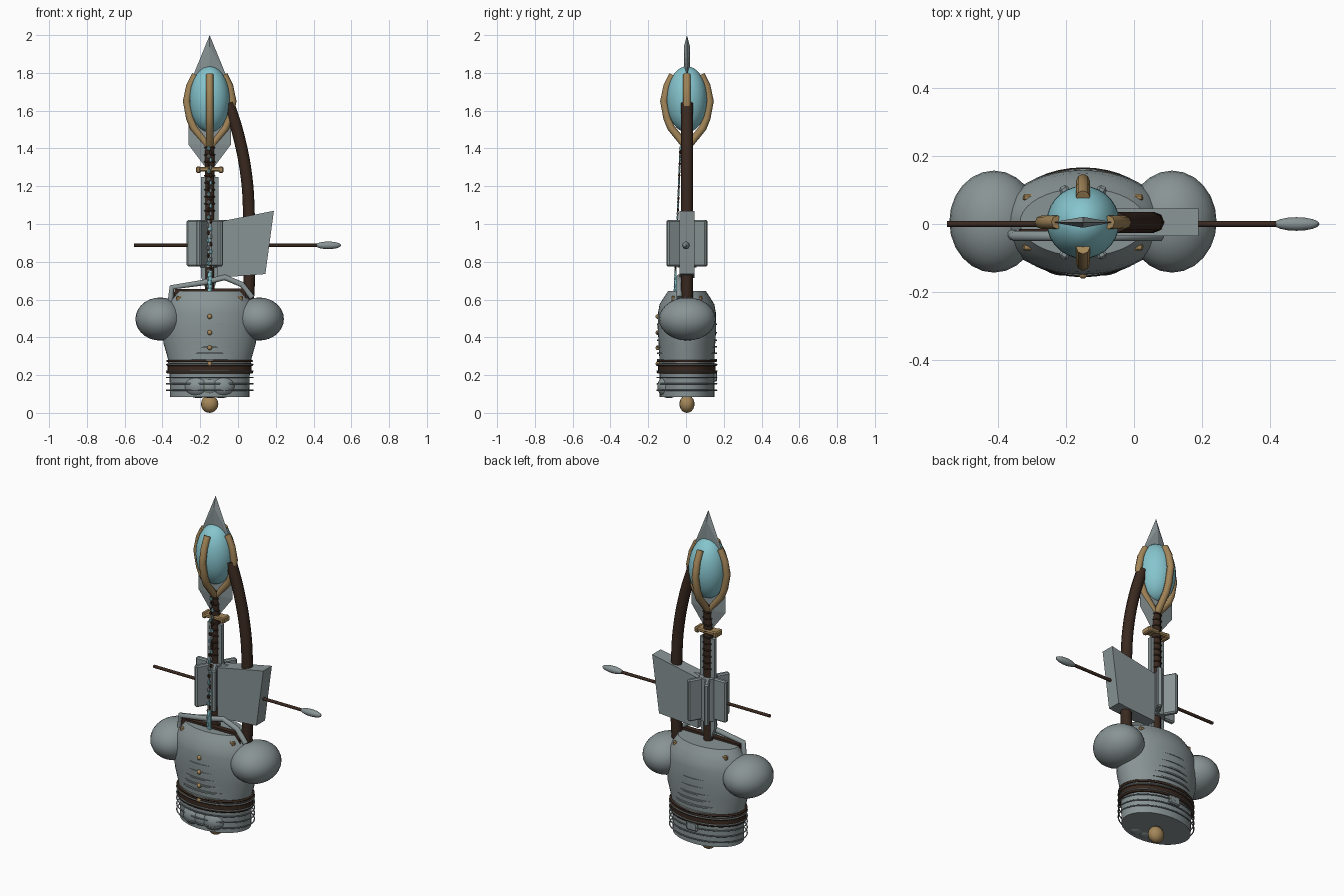
import bpy, bmesh, math
from mathutils import Vector, Matrix

if "Cube" in bpy.data.objects:
    bpy.data.objects.remove(bpy.data.objects["Cube"])

CX, CY = -0.15, 0.005   # axis of the upright bundle


def mat(name, rgb):
    m = bpy.data.materials.new(name)
    m.diffuse_color = (*rgb, 1)
    m.use_nodes = True
    m.node_tree.nodes["Principled BSDF"].inputs["Base Color"].default_value = m.diffuse_color
    return m


STEEL = mat("steel grey", (0.25, 0.295, 0.30))
TEAL = mat("pale teal crystal", (0.24, 0.56, 0.62))
GOLD = mat("dull gold", (0.37, 0.24, 0.10))
WOOD = mat("dark brown", (0.042, 0.022, 0.014))


def finish(name, bm, m, smooth=True):
    bmesh.ops.recalc_face_normals(bm, faces=bm.faces)
    me = bpy.data.meshes.new(name)
    bm.to_mesh(me)
    bm.free()
    me.materials.append(m)
    ob = bpy.data.objects.new(name, me)
    bpy.context.collection.objects.link(ob)
    if smooth:
        bpy.ops.object.select_all(action='DESELECT')
        ob.select_set(True)
        bpy.context.view_layer.objects.active = ob
        bpy.ops.object.shade_smooth_by_angle(angle=math.radians(35))
    return ob


def ball(name, loc, rad, m, seg=24, rings=14):
    bm = bmesh.new()
    bmesh.ops.create_uvsphere(bm, u_segments=seg, v_segments=rings, radius=1)
    bmesh.ops.transform(bm, verts=bm.verts, matrix=Matrix.LocRotScale(Vector(loc), None, Vector(rad)))
    return finish(name, bm, m)


def box(name, loc, size, m, rz=0, bevel=0.0):
    bm = bmesh.new()
    bmesh.ops.create_cube(bm, size=1)
    bmesh.ops.scale(bm, vec=size, verts=bm.verts)
    if bevel:
        bmesh.ops.bevel(bm, geom=bm.edges[:], offset=bevel, segments=1, affect='EDGES')
    bmesh.ops.transform(bm, verts=bm.verts, matrix=Matrix.Translation(loc) @ Matrix.Rotation(rz, 4, 'Z'))
    return finish(name, bm, m, False)


def loft(name, rows, m, n=40):
    """Closed solid from elliptical rows (z, half width, half depth) around the axis."""
    bm = bmesh.new()
    rings = [[bm.verts.new((CX + a * math.cos(2 * math.pi * i / n), CY + b * math.sin(2 * math.pi * i / n), z))
              for i in range(n)] for z, a, b in rows]
    for r, s in zip(rings, rings[1:]):
        for i in range(n):
            bm.faces.new((r[i], r[(i + 1) % n], s[(i + 1) % n], s[i]))
    bm.faces.new(rings[0])
    bm.faces.new(rings[-1])
    return finish(name, bm, m)


def plate(name, outline, thick, y, m):
    """Flat xz outline given a thickness in y."""
    bm = bmesh.new()
    f = bm.faces.new([bm.verts.new((x, y - thick / 2, z)) for x, z in outline])
    ext = bmesh.ops.extrude_face_region(bm, geom=[f])
    bmesh.ops.translate(bm, vec=(0, thick, 0), verts=[v for v in ext['geom'] if isinstance(v, bmesh.types.BMVert)])
    return finish(name, bm, m, False)


def tube(name, pts, r, m, cyclic=False, res=2, smooth_path=False):
    cu = bpy.data.curves.new(name, 'CURVE')
    cu.dimensions = '3D'
    cu.bevel_depth, cu.bevel_resolution, cu.use_fill_caps = r, res, True
    if smooth_path:
        s = cu.splines.new('BEZIER')
        s.bezier_points.add(len(pts) - 1)
        for b, p in zip(s.bezier_points, pts):
            b.co = p
            b.handle_left_type = b.handle_right_type = 'AUTO'
        s.resolution_u = 6
    else:
        s = cu.splines.new('POLY')
        s.points.add(len(pts) - 1)
        for b, p in zip(s.points, pts):
            b.co = (*p, 1)
    s.use_cyclic_u = cyclic
    ob = bpy.data.objects.new(name, cu)
    bpy.context.collection.objects.link(ob)
    cu.materials.append(m)
    bpy.ops.object.select_all(action='DESELECT')
    ob.select_set(True)
    bpy.context.view_layer.objects.active = ob
    bpy.ops.object.convert(target='MESH')
    return bpy.context.object


def hoop(name, z, a, b, r, m):
    pts = [(CX + a * math.cos(t * math.pi / 20), CY + b * math.sin(t * math.pi / 20), z) for t in range(40)]
    return tube(name, pts, r, m, cyclic=True, res=1)


# breastplate
loft("breastplate", [(.085, .21, .145), (.2, .212, .145), (.29, .222, .146), (.37, .245, .15),
                     (.45, .25, .155), (.53, .243, .153), (.575, .23, .145), (.615, .205, .12), (.645, .185, .1)], STEEL)
for i, z in enumerate((.28, .315, .35, .385, .425, .47)):
    loft(f"chest_ridge_{i}", [(z - .004, .205, .158), (z + .004, .205, .158)], STEEL)

# belt and mail hoops
loft("belt", [(.21, .222, .152), (.26, .222, .152)], WOOD)
for i, z in enumerate((.215, .255, .275)):
    hoop(f"belt_cord_{i}", z, .223, .153, .007, WOOD)
for i in range(5):
    hoop(f"mail_hoop_{i}", .12 + i * .034, .229, .158, .0035, STEEL)
box("back_buckle", (CX, CY + .15, .19), (.07, .02, .05), STEEL, bevel=.006)
for i, (dx, w) in enumerate(((-.06, .075), (.06, .075), (0, .07))):
    ball(f"hip_pad_{i}", (CX + dx, -.09, .14), (w, .062, .062), STEEL)

# shoulder guards
for s in (-1, 1):
    ball(f"shoulder_guard_{s}", (CX + s * .262, CY + .002, .497), (.131, .15, .114), STEEL)

# buttons and shoulder studs
for i, z in enumerate((.26, .345, .425, .51)):
    ball(f"button_{i}", (CX, -.148, z), (.013, .013, .013), GOLD, 12, 8)
for sx in (-1, 1):
    for sy in (-1, 1):
        box(f"shoulder_stud_{sx}_{sy}", (CX + sx * .162, CY + sy * .073, .606), (.03, .02, .025), GOLD, bevel=.005)

# strap and collar bar over the top of the breastplate
plate("collar_strap", [(-.345, .58), (-.335, .655), (.035, .66), (.05, .58)], .03, -.03, WOOD)
tube("collar_bar", [(-.36, -.03, .57), (-.35, -.035, .665), (-.18, -.035, .69), (-.07, -.035, .717),
                    (.02, -.035, .68), (.075, -.035, .61)], .016, STEEL)

# staff, wrapping and pommel
loft("staff", [(.06, .026, .026), (1.45, .026, .026)], WOOD, 12)
for i in range(10):
    hoop(f"grip_wrap_{i}", 1.07 + i * .037, .027, .027, .004, WOOD)
ball("pommel", (CX, CY, .047), (.046, .04, .047), GOLD, 16, 10)

# beaded chain hanging down the front of the staff
for i in range(38):
    t = i / 37
    z, y = 1.4 - t * .75, -.03 - .03 * t
    ball(f"chain_bead_{i}", (CX + (.006 if i % 2 else -.006), y, z), (.009, .006, .013),
         TEAL if i % 3 == 0 or i > 32 else (WOOD if i % 3 == 1 else STEEL), 6, 4)
box("chain_charm", (CX, -.055, .70), (.025, .008, .11), TEAL)

# sword hanging point down, with cross guard
plate("sword_blade", [(CX - .046, 1.25), (CX - .046, .72), (CX, .6), (CX + .046, .72), (CX + .046, 1.25)],
      .022, CY, STEEL)
box("cross_guard", (CX, CY, 1.29), (.13, .058, .024), GOLD, bevel=.006)
for s in (-1, 1):
    box(f"guard_end_{s}", (CX + s * .06, CY, 1.287), (.026, .06, .034), GOLD, bevel=.006)

# flanged mace head
loft("mace_core", [(.77, .05, .05), (1.02, .05, .05)], STEEL, 12)
for k in range(6):
    a = k * math.pi / 3
    box(f"mace_flange_{k}", (CX + .072 * math.cos(a), CY + .072 * math.sin(a), .898), (.1, .028, .245),
        STEEL, a, .007)

# axe head
plate("axe_head", [(-.11, 1.01), (.19, 1.07), (.145, .735), (-.11, .715)], .08, CY, STEEL)

# spear head with a central ridge
half = [(0, 2.0), (.09, 1.78), (.112, 1.6), (.112, 1.42), (0, 1.27)]
outline = half + [(-x, z) for x, z in half[3:0:-1]]
bm = bmesh.new()
edge = [bm.verts.new((CX + x, CY, z)) for x, z in outline]
for s in (-1, 1):
    mid = bm.verts.new((CX, CY + s * .016, 1.42))
    top = bm.verts.new((CX, CY + s * .016, 1.94))
    for i in range(8):
        a, b = edge[i], edge[(i + 1) % 8]
        if i in (0, 7):
            bm.faces.new((a, b, top))
        else:
            bm.faces.new((a, b, mid))
    bm.faces.new((edge[1], top, mid))
    bm.faces.new((edge[7], top, mid))
finish("spear_head", bm, STEEL, False)

# crystal and its four claws
ball("crystal", (CX, CY, 1.66), (.107, .107, .175), TEAL, 28, 18)
for k in range(4):
    c, s = math.cos(k * math.pi / 2), math.sin(k * math.pi / 2)
    path = [(.012, 1.42), (.085, 1.51), (.105, 1.56), (.122, 1.65), (.105, 1.73), (.075, 1.79)]
    tube(f"claw_{k}", [(CX + r * c, CY + r * s, z) for r, z in path], .02, GOLD)

# bow
tube("bow", [(-.05, CY, 1.64), (.0, CY, 1.48), (.045, CY, 1.25), (.058, CY, 1.05), (.062, CY, .84),
             (.055, CY, .62), (.04, CY, .45)], .031, WOOD, smooth_path=True)

# arrow lying across the bundle
tube("arrow_shaft", [(-.55, 0, .887), (.43, 0, .887)], .009, WOOD)
ball("arrow_head", (.478, 0, .887), (.068, .02, .02), STEEL, 16, 10)
